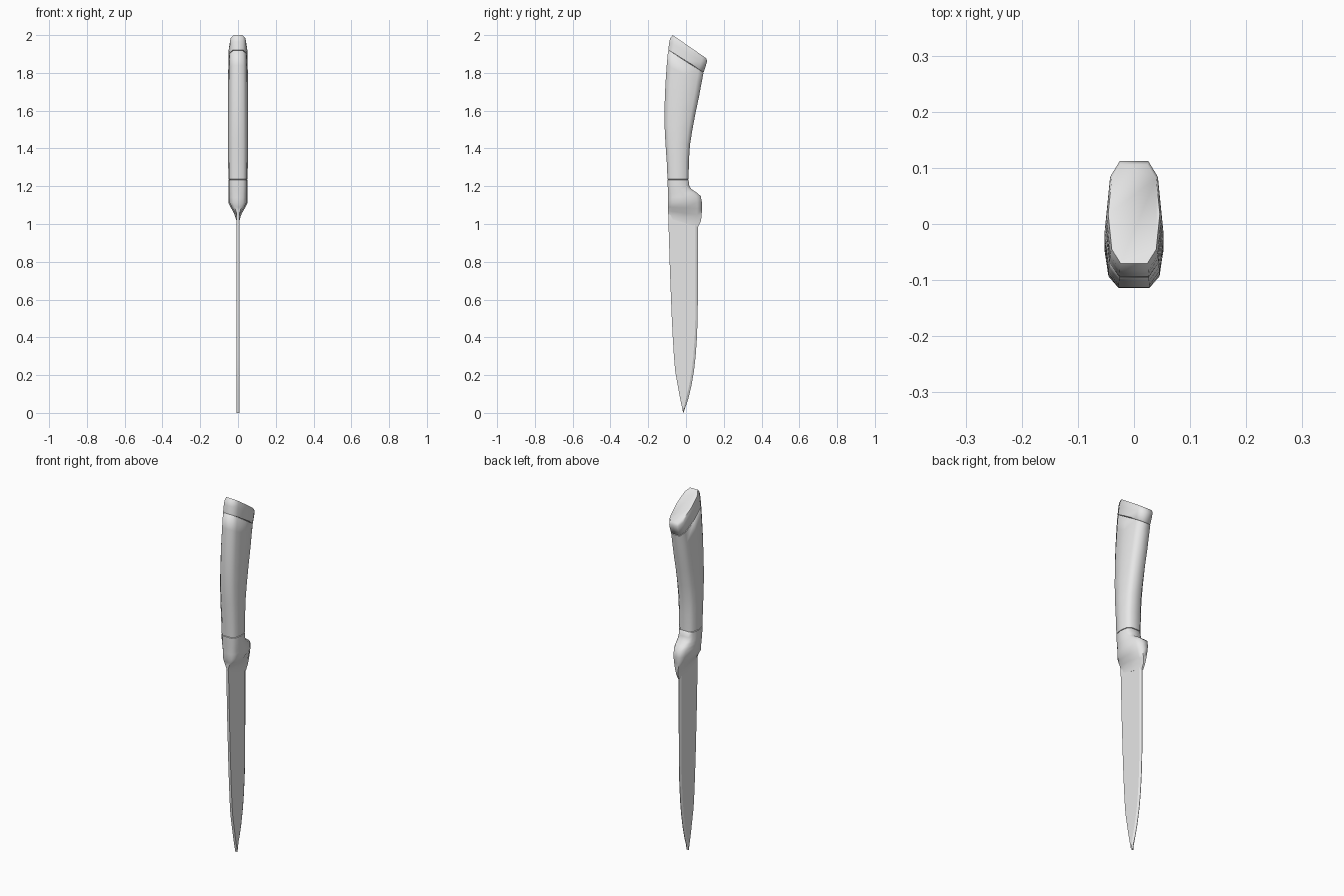
import bpy, bmesh
from math import radians

cube = bpy.data.objects.get("Cube")
if cube:
    bpy.data.objects.remove(cube, do_unlink=True)

steel = bpy.data.materials.new("light_grey_steel")
steel.use_nodes = True
steel.diffuse_color = (0.8, 0.8, 0.8, 1)
steel.node_tree.nodes["Principled BSDF"].inputs["Base Color"].default_value = (0.8, 0.8, 0.8, 1)


def loft(name, rings, angle):
    """Skin a stack of closed rings, cap both ends and smooth by angle."""
    bm = bmesh.new()
    loops = [[bm.verts.new(p) for p in ring] for ring in rings]
    for a, b in zip(loops, loops[1:]):
        n = len(a)
        for i in range(n):
            j = (i + 1) % n
            bm.faces.new((a[i], a[j], b[j], b[i]))
    bm.faces.new(loops[0])
    bm.faces.new(loops[-1])
    bmesh.ops.recalc_face_normals(bm, faces=bm.faces)
    mesh = bpy.data.meshes.new(name)
    bm.to_mesh(mesh)
    bm.free()
    mesh.materials.append(steel)
    obj = bpy.data.objects.new(name, mesh)
    bpy.context.collection.objects.link(obj)
    bpy.ops.object.select_all(action='DESELECT')
    obj.select_set(True)
    bpy.context.view_layer.objects.active = obj
    bpy.ops.object.shade_smooth_by_angle(angle=radians(angle))
    return obj


def oval(front_y, front_z, back_y, back_z, half, back_half=None):
    """Ten-sided tilted section running from the front to the back."""
    back_half = half if back_half is None else back_half
    side = []
    for t, w in ((0, 0.52), (0.14, 0.86), (0.5, 1), (0.86, 0.86), (1, 0.52)):
        width = half + (back_half - half) * max(0, 2 * t - 1)
        side.append((w * width, front_y + t * (back_y - front_y),
                     front_z + t * (back_z - front_z)))
    return side + [(-x, y, z) for x, y, z in reversed(side)]


def lip(row, dz):
    """Slightly shrunk end ring, forming half of a fine seam groove."""
    fy, fz, by, bz, w = row
    return oval(fy + 0.005, fz + dz, by - 0.005, bz + dz, w - 0.005)


# Pommel cap with a slanted top
cap_seam = (-0.094, 1.922, 0.094, 1.806, 0.051)
loft("pommel_cap", [
    lip(cap_seam, -0.002),
    oval(*cap_seam),
    oval(-0.088, 1.965, 0.107, 1.845, 0.050),
    oval(-0.083, 1.985, 0.112, 1.863, 0.049),
    oval(-0.070, 2.0, 0.106, 1.878, 0.046)], 62)

# Curved grip between the two seams
grip_top = (-0.095, 1.918, 0.093, 1.802, 0.051)
grip_end = (-0.098, 1.237, 0.014, 1.237, 0.051)
loft("grip", [
    lip(grip_end, -0.002),
    oval(*grip_end),
    oval(-0.102, 1.33, 0.015, 1.33, 0.052),
    oval(-0.109, 1.43, 0.021, 1.42, 0.053),
    oval(-0.114, 1.53, 0.034, 1.50, 0.053),
    oval(-0.113, 1.64, 0.051, 1.59, 0.053),
    oval(-0.109, 1.74, 0.068, 1.67, 0.053),
    oval(-0.102, 1.84, 0.082, 1.745, 0.052),
    oval(*grip_top),
    lip(grip_top, 0.002)], 65)

# Bolster flaring into the finger guard, then thinning onto the blade
bolster_top = (-0.098, 1.233, 0.014, 1.233, 0.051)
loft("bolster", [
    oval(-0.093, 1.03, 0.064, 0.985, 0.008),
    oval(-0.094, 1.05, 0.079, 1.015, 0.010, 0.010),
    oval(-0.095, 1.07, 0.083, 1.045, 0.021, 0.018),
    oval(-0.096, 1.09, 0.084, 1.08, 0.037, 0.028),
    oval(-0.096, 1.112, 0.084, 1.115, 0.051, 0.036),
    oval(-0.096, 1.14, 0.078, 1.148, 0.051, 0.040),
    oval(-0.096, 1.16, 0.054, 1.168, 0.051, 0.044),
    oval(-0.096, 1.18, 0.029, 1.184, 0.051, 0.050),
    oval(-0.097, 1.205, 0.016, 1.205, 0.051),
    oval(*bolster_top),
    lip(bolster_top, 0.002)], 65)

# Blade with a flat spine at the front and a ground edge at the back
blade = []
for z, spine, edge in ((1.07, -0.094, 0.063), (0.98, -0.092, 0.063),
                       (0.75, -0.085, 0.063), (0.52, -0.076, 0.062),
                       (0.40, -0.070, 0.058), (0.30, -0.064, 0.051),
                       (0.22, -0.057, 0.042), (0.14, -0.043, 0.028),
                       (0.07, -0.030, 0.011), (0.025, -0.020, -0.005),
                       (0.0, -0.015, -0.013)):
    bevel = edge - min(0.012, 0.4 * (edge - spine))
    blade.append([(0.007, spine, z), (0.007, bevel, z), (0.001, edge, z),
                  (-0.001, edge, z), (-0.007, bevel, z), (-0.007, spine, z)])
loft("blade", blade, 25)
